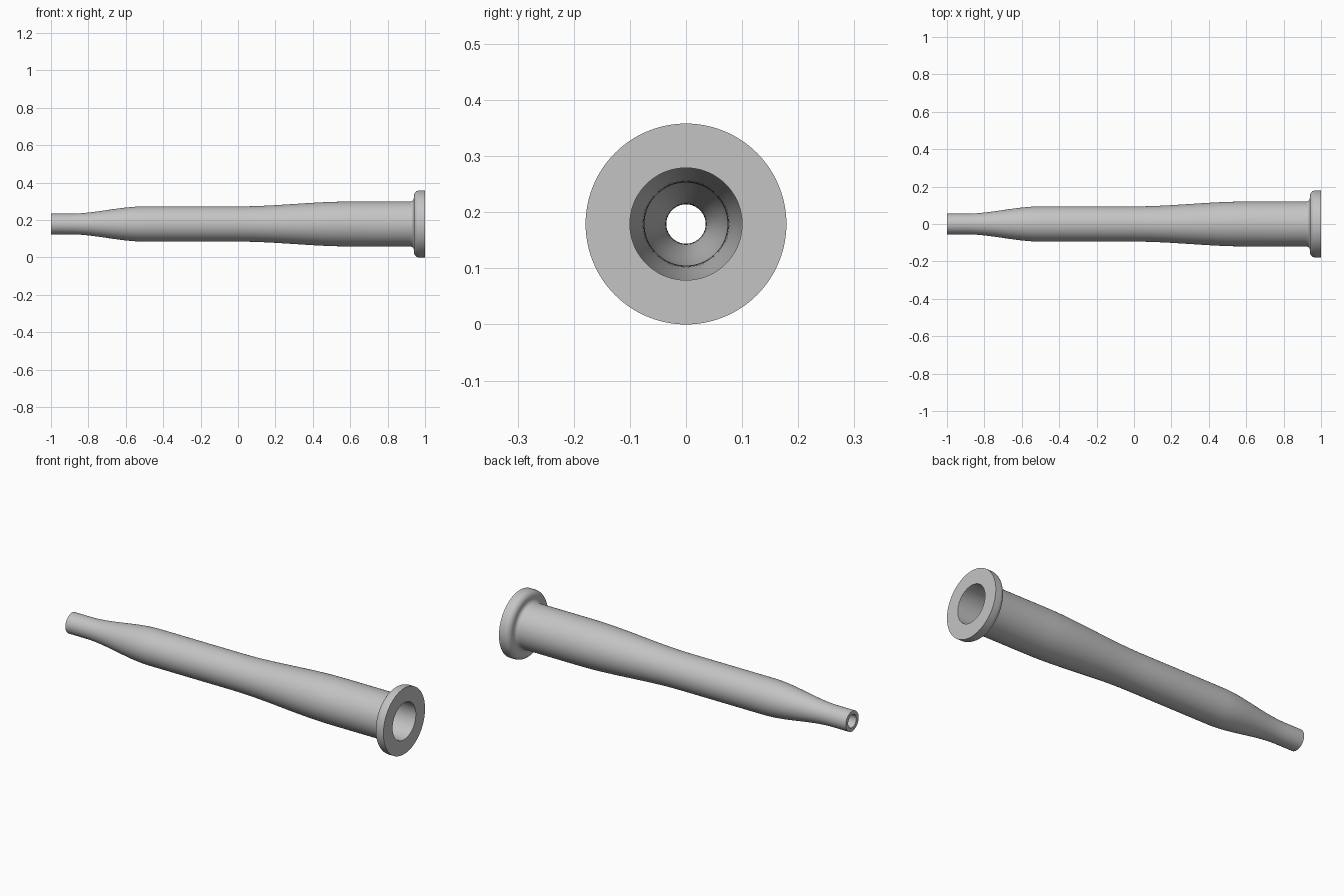
import bpy
import bmesh
from math import sin, cos, pi, radians
from mathutils import Matrix, Vector

SIDES = 96
FLANGE_R = 0.179
WALL = 0.02

cube = bpy.data.objects.get("Cube")
if cube:
    bpy.data.objects.remove(cube, do_unlink=True)


def make_material(name, rgb):
    mat = bpy.data.materials.new(name)
    mat.use_nodes = True
    color = (*rgb, 1.0)
    mat.diffuse_color = color
    mat.node_tree.nodes["Principled BSDF"].inputs["Base Color"].default_value = color
    return mat


def ease(x0, r0, x1, r1, steps=16):
    """S-shaped change of radius along the tube."""
    pts = []
    for i in range(steps + 1):
        t = i / steps
        pts.append((x0 + (x1 - x0) * t, r0 + (r1 - r0) * t * t * (3 - 2 * t)))
    return pts


def arc(cx, cr, radius, a0, a1, steps=8):
    """Fillet in the (x, radius) plane, angles in degrees."""
    angles = [radians(a0 + (a1 - a0) * i / steps) for i in range(steps + 1)]
    return [(cx + radius * cos(a), cr + radius * sin(a)) for a in angles]


# Stepped tube: narrow tip, middle barrel, wide barrel
tube = ease(-0.9, 0.055, -0.5, 0.094) + ease(0.0, 0.094, 0.6, 0.12)
outer = [(-1.0, 0.055)] + tube

# Flange with a concave root and a rounded rear rim
outer += arc(0.92, 0.14, 0.02, -90, 0)
outer += arc(0.97, FLANGE_R - 0.03, 0.03, 180, 90)
outer += [(1.0, FLANGE_R)]

# Bore follows the tube at constant wall thickness
bore = [(1.0, 0.12 - WALL)] + [(x, r - WALL) for x, r in reversed(tube)]
bore += [(-1.0, 0.055 - WALL)]

# Spin the closed profile about the long axis
bm = bmesh.new()
rings = []
for x, r in outer + bore:
    rings.append([bm.verts.new((x, r * cos(2 * pi * k / SIDES), r * sin(2 * pi * k / SIDES)))
                  for k in range(SIDES)])
for a, b in zip(rings, rings[1:] + rings[:1]):
    for k in range(SIDES):
        n = (k + 1) % SIDES
        bm.faces.new((a[k], b[k], b[n], a[n]))
bmesh.ops.recalc_face_normals(bm, faces=bm.faces)
bmesh.ops.transform(bm, matrix=Matrix.Translation(Vector((0, 0, FLANGE_R))), verts=bm.verts)

mesh = bpy.data.meshes.new("flanged_tube")
bm.to_mesh(mesh)
bm.free()
mesh.materials.append(make_material("light_grey", (0.55, 0.55, 0.55)))
body = bpy.data.objects.new("flanged_tube", mesh)
bpy.context.collection.objects.link(body)

bpy.ops.object.select_all(action='DESELECT')
body.select_set(True)
bpy.context.view_layer.objects.active = body
bpy.ops.object.shade_smooth_by_angle(angle=radians(30))
